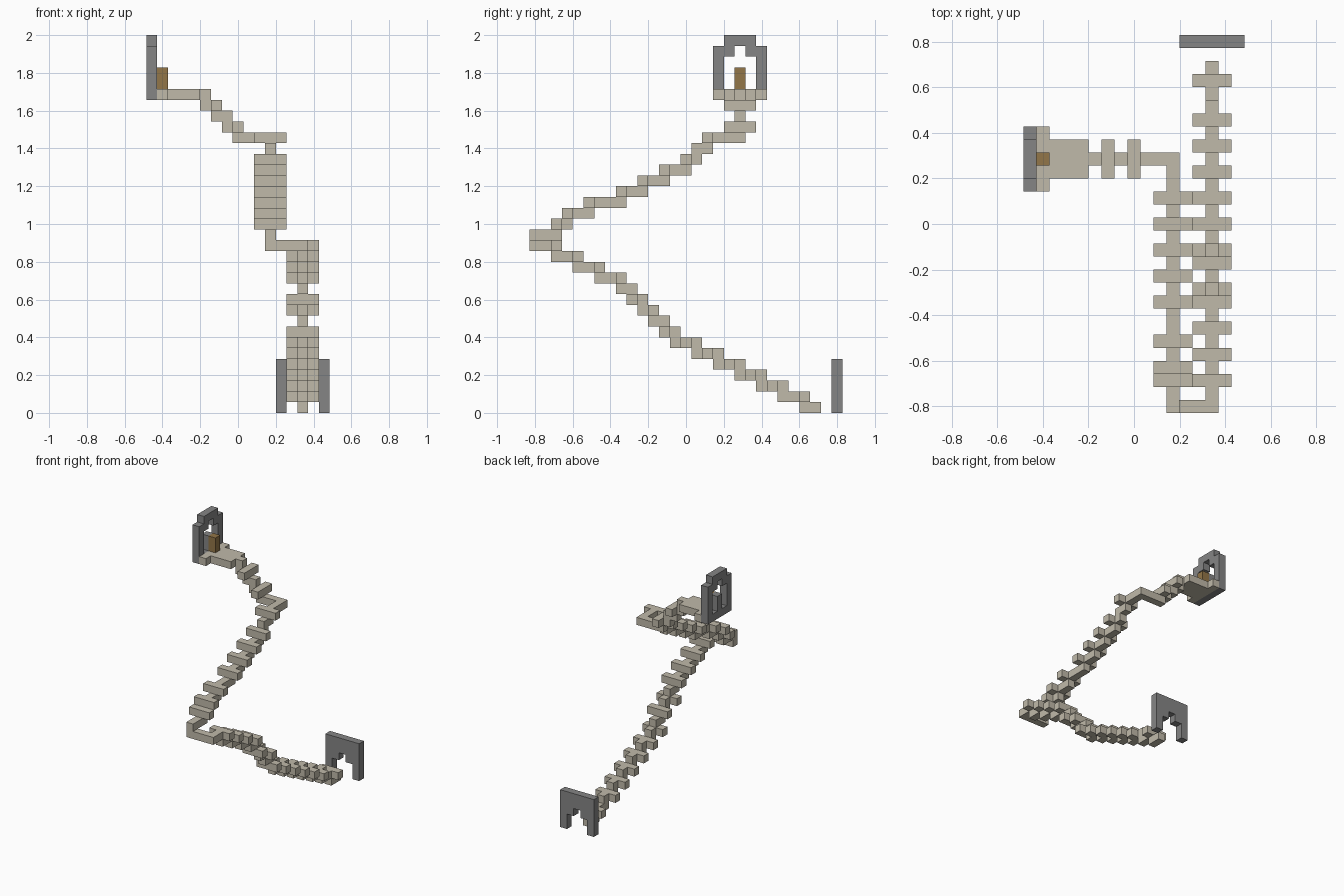
import bpy
import bmesh

cube = bpy.data.objects.get("Cube")
if cube:
    bpy.data.objects.remove(cube, do_unlink=True)

UNIT = 2 / 35                      # edge of one block
HALF_X, HALF_Y = 17 / 2, 29 / 2    # centre of the block grid


def material(name, color):
    mat = bpy.data.materials.new(name)
    mat.use_nodes = True
    mat.diffuse_color = (*color, 1)
    mat.node_tree.nodes["Principled BSDF"].inputs["Base Color"].default_value = (*color, 1)
    return mat


sandstone = material("pale sandstone", (0.53, 0.49, 0.40))
stone = material("grey stone", (0.235, 0.235, 0.235))
wood = material("brown wood", (0.29, 0.18, 0.065))


def block(x, y, z):
    """Cells of a box; each argument is one index or an inclusive (first, last) pair."""
    xs, ys, zs = [range(a, a + 1) if isinstance(a, int) else range(a[0], a[1] + 1)
                  for a in (x, y, z)]
    return {(i, j, k) for i in xs for j in ys for k in zs}


def stair(x, base, spans, bars):
    """A spine one block wide, with a three-block tread across most levels."""
    cells = set()
    for k, (span, bar) in enumerate(zip(spans, bars), base):
        cells |= block(x, span, k)
        if bar is not None:
            cells |= block((x - 1, x + 1), bar, k)
    return cells


parts = {}

# Lower flight, climbing towards the front
lower_spans = [(25, 26), (23, 25), (21, 23), (19, 21), (17, 19), (15, 17), (13, 15), (12, 13),
               (11, 12), (10, 11), (9, 10), (8, 9), (6, 8), (4, 6), (2, 4), (0, 2)]
lower_bars = [None, 25, 22, 20, 18, 16, 14, 12, None, 11, 9, None, 8, 6, 4, 2]
parts["lower_stair"] = (stair(14, 0, lower_spans, lower_bars), sandstone)

# Front landing joining the two flights
parts["front_landing"] = (block((11, 13), 0, 15), sandstone)

# Upper flight, climbing towards the back
upper_spans = [(0, 2), (2, 3), (3, 5), (5, 8), (8, 10), (10, 12), (12, 14), (14, 15),
               (15, 16), (16, 19)]
upper_bars = [None, 2, 3, 5, 8, 10, 12, 14, None, 16]
parts["upper_stair"] = (stair(11, 16, upper_spans, upper_bars), sandstone)

# Side flight, climbing towards the arch
parts["side_stair"] = (block((8, 10), 19, 25) | block((7, 8), 19, 26) | block(8, (18, 20), 26)
                       | block((6, 7), 19, 27) | block((5, 6), 19, 28)
                       | block(6, (18, 20), 28), sandstone)

# Platform at the top
parts["platform"] = (block(5, 19, 29) | block((2, 4), (18, 20), 29)
                     | block(1, (17, 21), 29), sandstone)

# Arch with rounded crown, and a backing post behind the door
parts["upper_arch"] = ((block(0, (17, 21), (29, 33)) | block(0, (18, 20), 34))
                       - block(0, (18, 20), (30, 32)) - block(0, 19, 33)
                       | block(0, 19, (30, 31)), stone)
parts["door_post"] = (block(1, 19, (30, 31)), wood)

# Gate standing at the foot of the stair
parts["lower_gate"] = (block((12, 16), 28, (0, 4)) - block((13, 15), 28, (0, 1))
                       - block(14, 28, 2), stone)

solid = set().union(*(cells for cells, _ in parts.values()))


def build(name, cells, mat):
    """Mesh only the block faces that are not covered by another block."""
    bm = bmesh.new()
    corners = {}

    def corner(p):
        if p not in corners:
            corners[p] = bm.verts.new(((p[0] - HALF_X) * UNIT, (p[1] - HALF_Y) * UNIT, p[2] * UNIT))
        return corners[p]

    for cell in sorted(cells):
        for axis in range(3):
            for side in (0, 1):
                near = list(cell)
                near[axis] += 2 * side - 1
                if tuple(near) in solid:
                    continue
                loop = []
                for u, v in ((0, 0), (1, 0), (1, 1), (0, 1)):
                    p = list(cell)
                    p[axis] += side
                    p[(axis + 1) % 3] += u
                    p[(axis + 2) % 3] += v
                    loop.append(corner(tuple(p)))
                bm.faces.new(loop if side else loop[::-1])
    mesh = bpy.data.meshes.new(name)
    bm.to_mesh(mesh)
    bm.free()
    mesh.materials.append(mat)
    bpy.context.scene.collection.objects.link(bpy.data.objects.new(name, mesh))


for part_name, (part_cells, part_mat) in parts.items():
    build(part_name, part_cells, part_mat)
